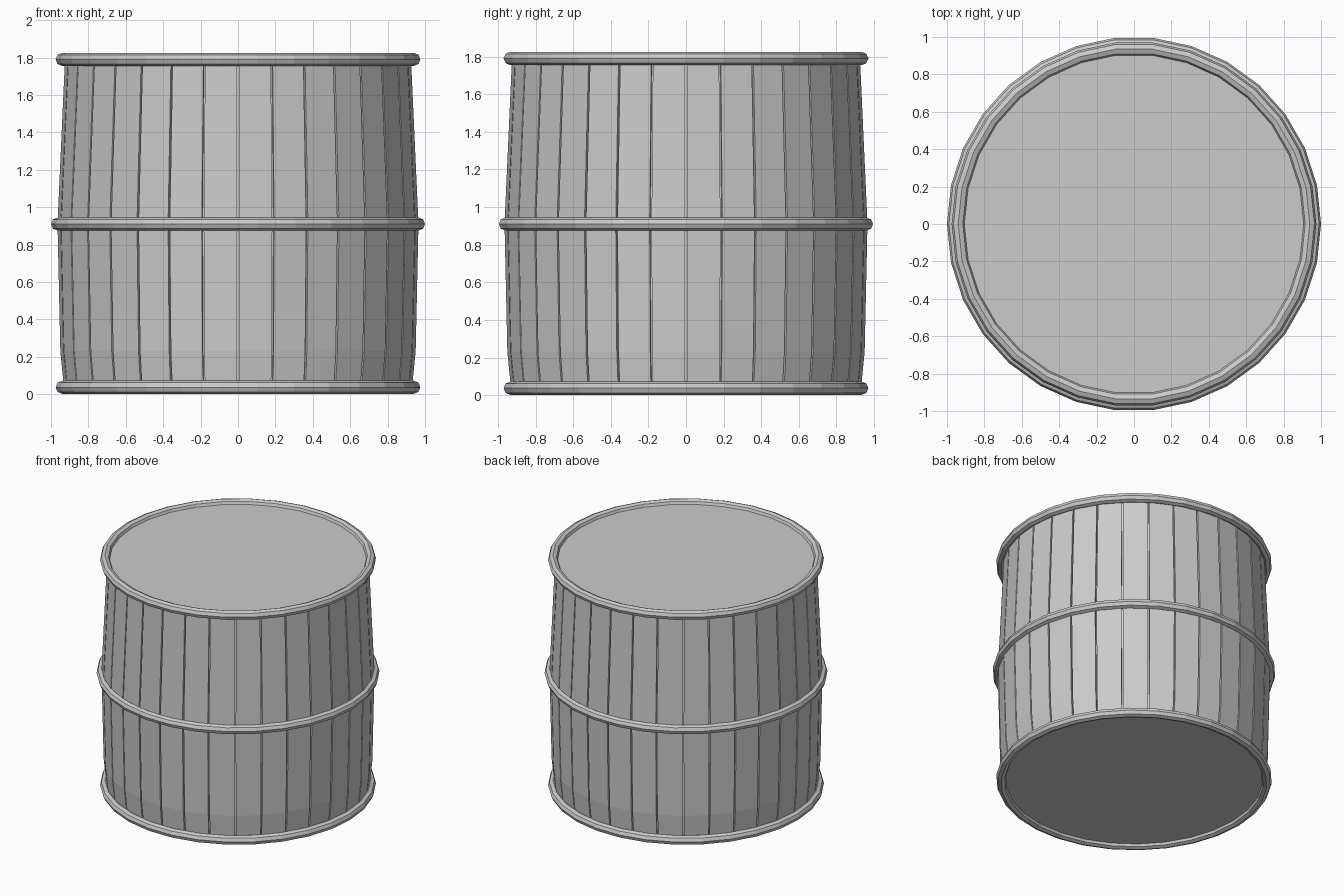
import bpy
import bmesh
from math import sin, cos, pi, radians

cube = bpy.data.objects.get("Cube")
if cube:
    bpy.data.objects.remove(cube, do_unlink=True)

grey = bpy.data.materials.new("plain grey")
grey.use_nodes = True
colour = (0.6, 0.6, 0.6, 1)
grey.diffuse_color = colour
grey.node_tree.nodes["Principled BSDF"].inputs["Base Color"].default_value = colour


def finish(bm, name):
    bmesh.ops.recalc_face_normals(bm, faces=bm.faces)
    mesh = bpy.data.meshes.new(name)
    bm.to_mesh(mesh)
    bm.free()
    mesh.materials.append(grey)
    obj = bpy.data.objects.new(name, mesh)
    bpy.context.collection.objects.link(obj)
    return obj


def bridge(bm, a, b):
    for i in range(len(a)):
        j = (i + 1) % len(a)
        bm.faces.new((a[i], a[j], b[j], b[i]))


def polar(bm, r, angle, z):
    return bm.verts.new((r * cos(angle), r * sin(angle), z))


# Bulging wall of flat staves parted by narrow grooves
STAVES, GAP, DEPTH = 32, radians(0.3), 0.02
PROFILE = [(0.93, 0.03), (0.95, 0.23), (0.965, 0.91), (0.925, 1.795)]
bm = bmesh.new()
rows = []
for radius, z in PROFILE:
    row = []
    for i in range(STAVES):
        start, end = 2 * pi * i / STAVES, 2 * pi * (i + 1) / STAVES
        row += [polar(bm, radius - DEPTH, start + GAP, z),
                polar(bm, radius, start + GAP, z),
                polar(bm, radius, end - GAP, z),
                polar(bm, radius - DEPTH, end - GAP, z)]
    rows.append(row)
for low, high in zip(rows, rows[1:]):
    bridge(bm, low, high)
# Flat heads closing both ends
bm.faces.new(rows[0])
bm.faces.new(rows[-1])
finish(bm, "barrel_staves")


# Rounded hoops, each swept from an eight-sided section
def hoop(name, radius, z, sides=30, section=8, thick=0.035):
    bm = bmesh.new()
    loops = []
    for i in range(sides):
        a = 2 * pi * i / sides
        loops.append([polar(bm, radius + thick * cos(t), a, z + thick * sin(t))
                      for t in (2 * pi * k / section for k in range(section))])
    for i in range(sides):
        bridge(bm, loops[i], loops[(i + 1) % sides])
    return finish(bm, name)


hoop("bottom_hoop", 0.94, 0.037)
hoop("middle_hoop", 0.965, 0.91)
hoop("top_hoop", 0.94, 1.79)
